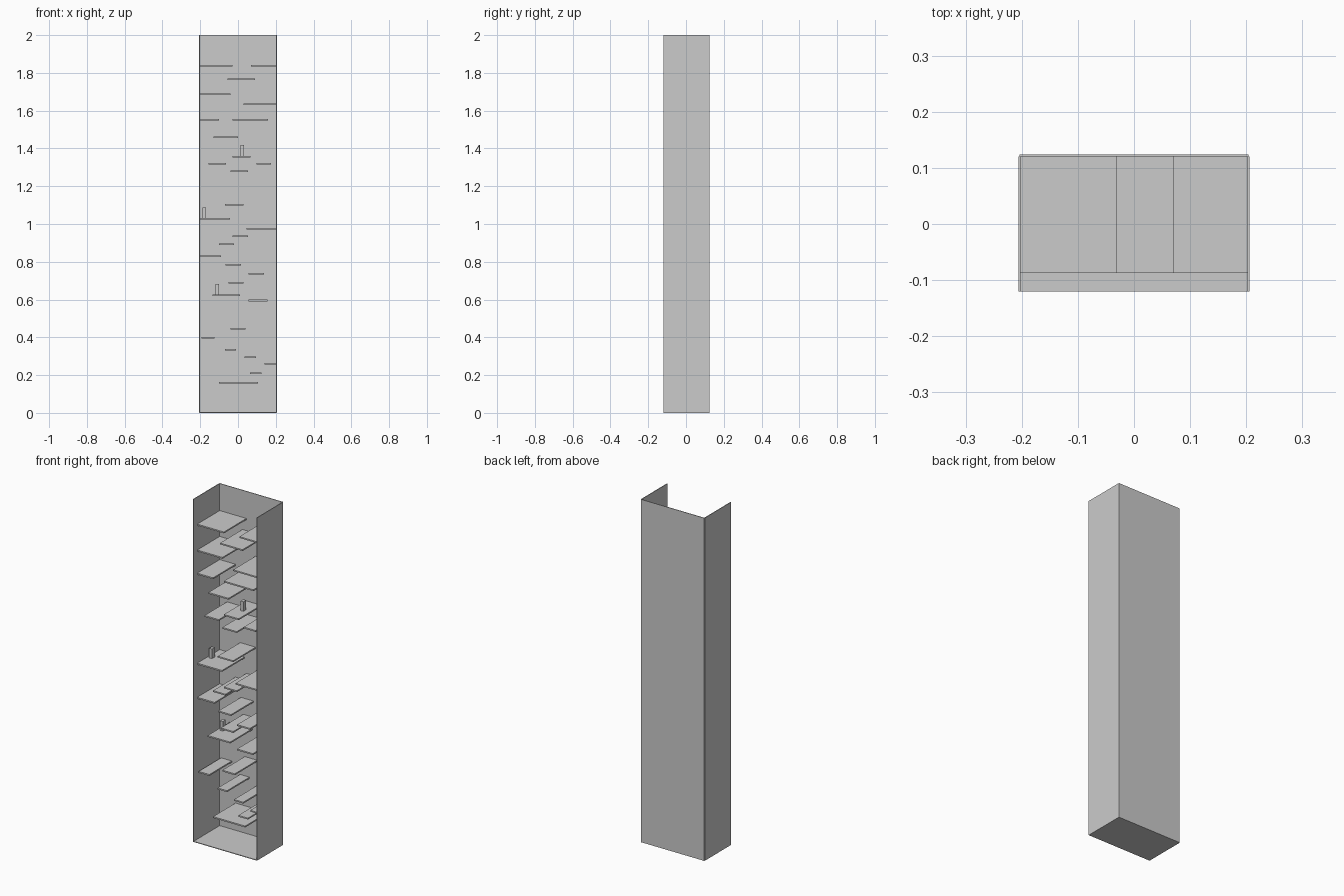
import bpy


def box(name, x0, x1, y0, y1, z0, z1):
    bpy.ops.mesh.primitive_cube_add(size=1, location=((x0 + x1) / 2, (y0 + y1) / 2, (z0 + z1) / 2))
    ob = bpy.context.object
    ob.name = name
    ob.scale = (x1 - x0, y1 - y0, z1 - z0)
    bpy.ops.object.transform_apply(location=False, rotation=False, scale=True)
    return ob


W = 0.206        # half outer width
T = 0.004        # panel thickness
IN = W - T       # half inner width
Y0, Y1 = -0.12, 0.12
SHELF_FRONT = -0.087
SHELF_T = 0.008

# Open-fronted, open-topped case
box("left_side", -W, -IN, Y0, Y1, 0, 2)
box("right_side", IN, W, Y0, Y1, 0, 2)
box("back_panel", -W + 0.002, W - 0.002, Y1, Y1 + T, 0, 2)
box("bottom_panel", -IN, IN, Y0, Y1, 0, T)

# Staggered ledges: left x, right x, centre height
ledges = [
    (-IN, -0.03, 1.838), (0.07, IN, 1.838), (-0.055, 0.09, 1.767),
    (-IN, -0.04, 1.687), (0.03, IN, 1.634), (-IN, -0.10, 1.552),
    (-0.03, 0.16, 1.552), (-0.13, 0.0, 1.459), (-0.03, 0.065, 1.357),
    (-0.155, -0.063, 1.318), (0.098, 0.175, 1.318), (-0.04, 0.053, 1.279),
    (-0.07, 0.03, 1.103), (-IN, -0.042, 1.027), (0.045, IN, 0.976),
    (-0.03, 0.053, 0.934), (-0.10, -0.02, 0.894), (-IN, -0.09, 0.828),
    (-0.065, 0.016, 0.785), (0.055, 0.138, 0.737), (-0.05, 0.03, 0.69),
    (-0.135, 0.01, 0.623), (0.055, 0.157, 0.595), (-0.04, 0.04, 0.446),
    (-0.193, -0.124, 0.398), (-0.07, -0.01, 0.334), (0.035, 0.095, 0.295),
    (0.14, IN, 0.26), (0.063, 0.125, 0.21), (-0.10, 0.107, 0.159),
]
for i, (a, b, z) in enumerate(ledges):
    box(f"ledge_{i + 1}", a, b, SHELF_FRONT, Y1, z - SHELF_T / 2, z + SHELF_T / 2)

# Small upright posts standing on three ledges: centre x, ledge height
for i, (x, z) in enumerate([(0.023, 1.357), (-0.179, 1.027), (-0.109, 0.623)]):
    box(f"post_{i + 1}", x - 0.009, x + 0.009, 0.003, 0.029, z + SHELF_T / 2, z + 0.06)
